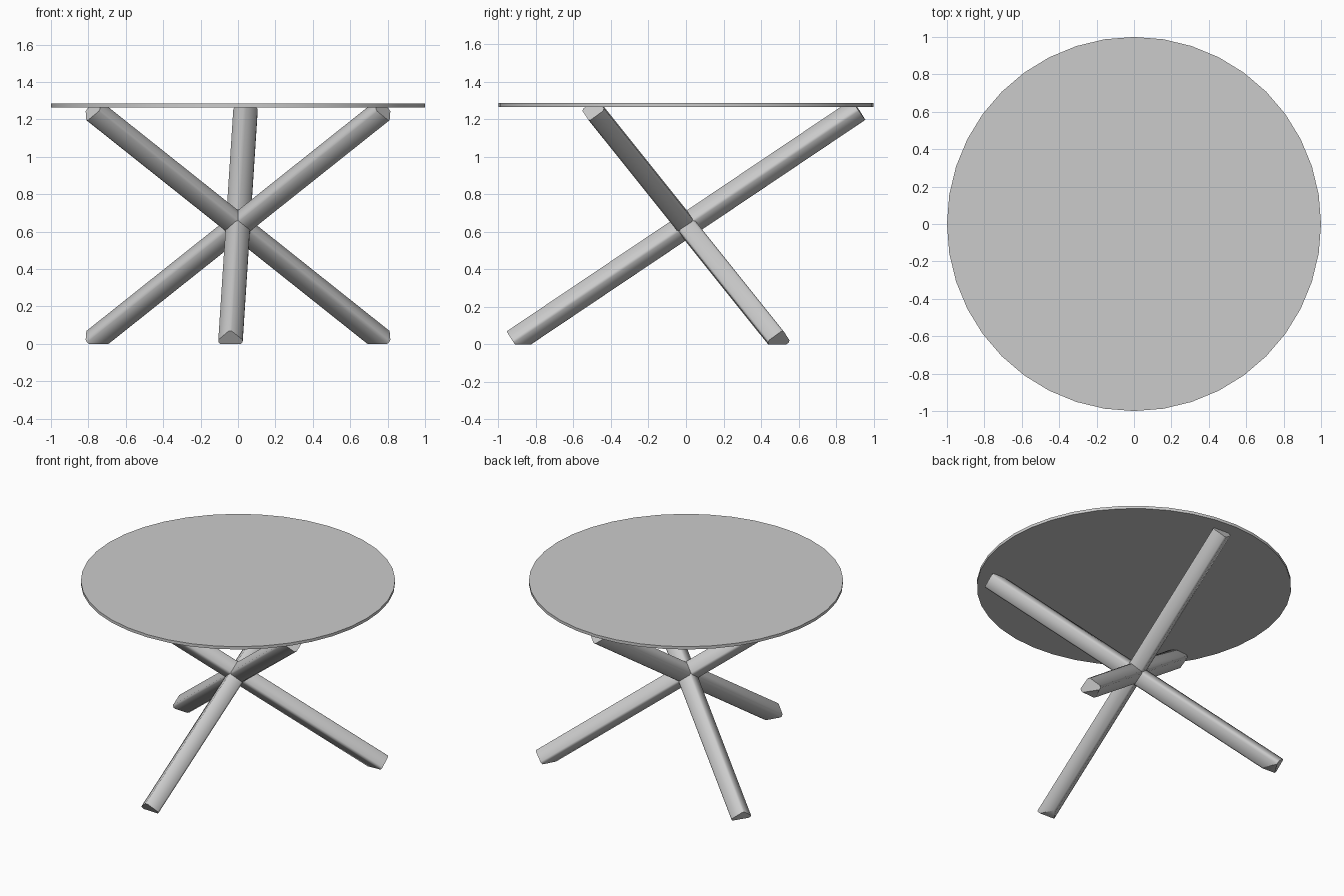
import bpy, bmesh
from math import radians, cos, sin, pi
from mathutils import Vector

cube = bpy.data.objects.get("Cube")
if cube:
    bpy.data.objects.remove(cube)

TOP_Z, UNDER_Z = 1.285, 1.265
REACH = 0.92          # plan distance of each leg end from the centre
END_LOW, END_HIGH = 0.015, 1.25
HALF_DIAG = 0.073     # half diagonal of the square leg section
CHAMFER = 0.008

grey = bpy.data.materials.new("light grey")
grey.use_nodes = True
colour = (0.6, 0.6, 0.6, 1)
grey.diffuse_color = colour
grey.node_tree.nodes["Principled BSDF"].inputs["Base Color"].default_value = colour


def finish(name, bm, angle):
    bmesh.ops.recalc_face_normals(bm, faces=bm.faces[:])
    mesh = bpy.data.meshes.new(name)
    bm.to_mesh(mesh)
    bm.free()
    mesh.materials.append(grey)
    obj = bpy.data.objects.new(name, mesh)
    bpy.context.collection.objects.link(obj)
    bpy.ops.object.select_all(action='DESELECT')
    obj.select_set(True)
    bpy.context.view_layer.objects.active = obj
    bpy.ops.object.shade_smooth_by_angle(angle=radians(angle))
    return obj


def clip(bm, z, direction):
    """Cut away everything beyond a level plane and close the hole."""
    geom = bm.verts[:] + bm.edges[:] + bm.faces[:]
    cut = bmesh.ops.bisect_plane(bm, geom=geom, plane_co=(0, 0, z),
                                 plane_no=(0, 0, direction), clear_outer=True)
    edges = [e for e in cut["geom_cut"] if isinstance(e, bmesh.types.BMEdge)]
    bmesh.ops.contextual_create(bm, geom=edges)


def leg(name, plan_angle):
    """Square beam standing on its corner, running through the centre."""
    out = Vector((cos(plan_angle), sin(plan_angle), 0))
    foot = out * REACH + Vector((0, 0, END_LOW))
    head = -out * REACH + Vector((0, 0, END_HIGH))
    axis = (head - foot).normalized()
    side = axis.cross(Vector((0, 0, 1))).normalized()
    up = side.cross(axis)
    # Diamond section with each corner chamfered
    section = []
    for i in range(4):
        a = i * pi / 2
        tip = side * cos(a) + up * sin(a)
        across = up * cos(a) - side * sin(a)
        for s in (-1, 1):
            section.append(tip * (HALF_DIAG - CHAMFER) + across * s * CHAMFER)
    bm = bmesh.new()
    rings = [[bm.verts.new(end + p) for p in section] for end in (foot, head)]
    n = len(section)
    for i in range(n):
        j = (i + 1) % n
        bm.faces.new((rings[0][i], rings[0][j], rings[1][j], rings[1][i]))
    for ring in rings:
        bm.faces.new(ring)
    clip(bm, 0, -1)
    clip(bm, UNDER_Z, 1)
    finish(name, bm, 50)


# Round table top
bm = bmesh.new()
bmesh.ops.create_cone(bm, cap_ends=True, segments=40, radius1=1, radius2=1,
                      depth=TOP_Z - UNDER_Z)
bmesh.ops.translate(bm, verts=bm.verts[:], vec=(0, 0, (TOP_Z + UNDER_Z) / 2))
finish("table_top", bm, 30)

# Three crossing legs, evenly spread around the centre
for name, degrees in (("front_leg", 267.5), ("left_leg", 32.5), ("right_leg", 147.5)):
    leg(name, radians(degrees))
